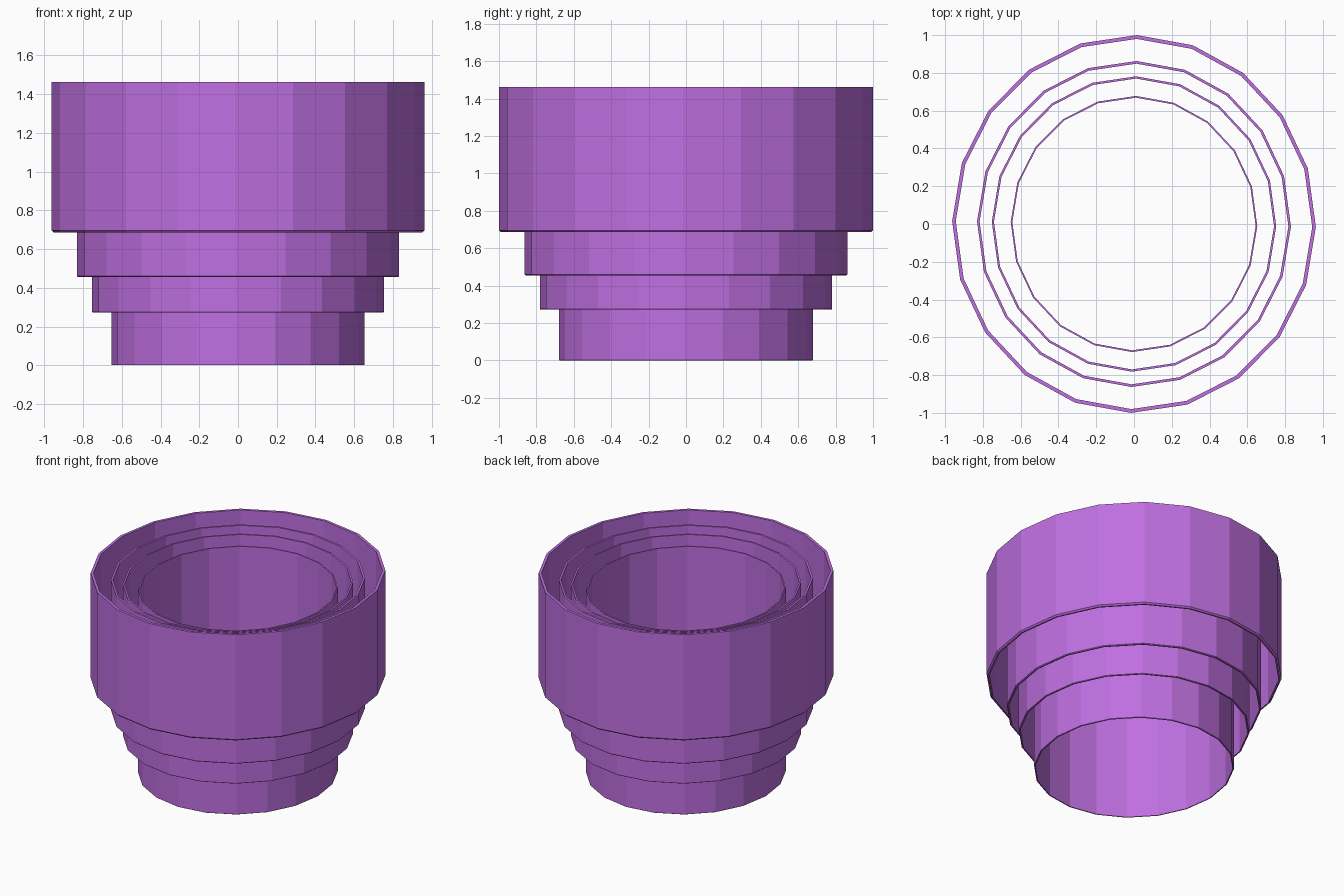
import bpy, bmesh, math

if "Cube" in bpy.data.objects:
    bpy.data.objects.remove(bpy.data.objects["Cube"])

SIDES = 20
X_SCALE = 0.963              # rings are slightly narrower in x
TURN = math.radians(-0.9)    # small twist of the polygon

mat = bpy.data.materials.new("purple")
mat.diffuse_color = (0.52, 0.16, 0.75, 1)
mat.use_nodes = True
mat.node_tree.nodes["Principled BSDF"].inputs["Base Color"].default_value = mat.diffuse_color


def ring(name, r, wall, z0, z1, bevel):
    """Open thin-walled tube: closed profile swept round z, chamfered outer bottom edge."""
    profile = [(r - bevel, z0), (r, z0 + bevel), (r, z1),
               (r - wall, z1), (r - wall, z0)]
    bm = bmesh.new()
    loops = []
    for i in range(SIDES):
        a = TURN + 2 * math.pi * i / SIDES
        loops.append([bm.verts.new((p * math.cos(a) * X_SCALE, p * math.sin(a), z))
                      for p, z in profile])
    n = len(profile)
    for i in range(SIDES):
        a, b = loops[i], loops[(i + 1) % SIDES]
        for j in range(n):
            k = (j + 1) % n
            bm.faces.new((a[j], b[j], b[k], a[k]))
    bmesh.ops.recalc_face_normals(bm, faces=bm.faces)
    me = bpy.data.meshes.new(name)
    bm.to_mesh(me)
    bm.free()
    me.materials.append(mat)
    ob = bpy.data.objects.new(name, me)
    bpy.context.collection.objects.link(ob)


# nested telescoping rings, outermost first
ring("outer_ring", 1.0, 0.02, 0.686, 1.462, 0.01)
ring("second_ring", 0.863, 0.014, 0.455, 1.41, 0.005)
ring("third_ring", 0.782, 0.012, 0.273, 1.38, 0.003)
ring("inner_ring", 0.678, 0.009, 0.0, 1.34, 0.002)
